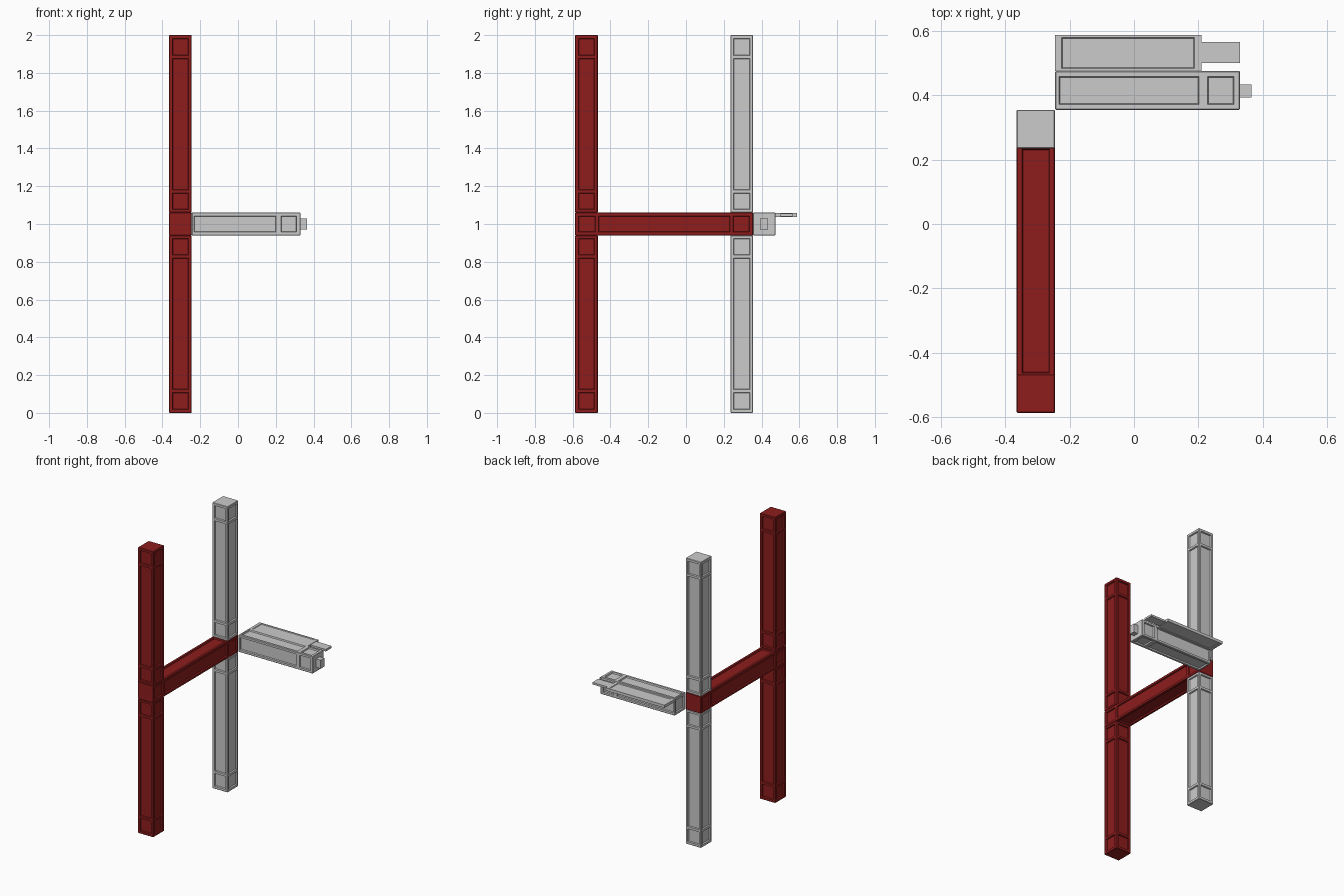
import bpy, bmesh
from mathutils import Vector

if "Cube" in bpy.data.objects:
    bpy.data.objects.remove(bpy.data.objects["Cube"])

red = bpy.data.materials.new("red")
red.diffuse_color = (0.27, 0.012, 0.012, 1)
red.use_nodes = True
red.node_tree.nodes["Principled BSDF"].inputs["Base Color"].default_value = red.diffuse_color
W = 0.12      # beam thickness
H = 0.043     # half width of the sunken panels


def box(name, lo, hi, axis=None, panels=(), mat=None, half=H, depth=0.009,
        bevel=0.003, sides=None, end_panel=False):
    """Chamfered box with sunken panels; panels are ranges measured along axis."""
    lo, hi = Vector(lo), Vector(hi)
    mid, size = (lo + hi) / 2, hi - lo
    bm = bmesh.new()
    bmesh.ops.create_cube(bm, size=1)
    for v in bm.verts:
        v.co = Vector(v.co[i] * size[i] + mid[i] for i in range(3))
    if bevel:
        bmesh.ops.bevel(bm, geom=bm.edges[:], offset=bevel, segments=1, affect='EDGES')

    def cut(i, p):
        co, no = mid.copy(), Vector((0, 0, 0))
        co[i], no[i] = p, 1
        bmesh.ops.bisect_plane(bm, geom=bm.verts[:] + bm.edges[:] + bm.faces[:],
                               plane_co=co, plane_no=no)

    if axis is not None:
        sides = sides or [i for i in range(3) if i != axis]
        cross = [i for i in range(3) if i != axis and size[i] > 2 * half]
        for r in panels:
            for p in r:
                cut(axis, lo[axis] + p)
        for i in cross:
            cut(i, mid[i] - half)
            cut(i, mid[i] + half)
        bm.normal_update()
        picked = []
        for f in bm.faces:
            c = f.calc_center_median()
            n = max(range(3), key=lambda i: abs(f.normal[i]))
            if abs(f.normal[n]) < 0.99:
                continue
            if any(abs(c[i] - mid[i]) > half for i in cross if i != n):
                continue
            along = c[axis] - lo[axis]
            if n in sides and any(a < along < b for a, b in panels):
                picked.append(f)
            elif end_panel and n == axis and f.normal[n] < 0:
                picked.append(f)
        bmesh.ops.inset_individual(bm, faces=picked, thickness=0.004, depth=-depth)
    me = bpy.data.meshes.new(name)
    bm.to_mesh(me)
    bm.free()
    ob = bpy.data.objects.new(name, me)
    bpy.context.collection.objects.link(ob)
    if mat:
        me.materials.append(mat)
    return ob


X0, X1 = -0.365, -0.245
POST = [(0.018, 0.108), (0.124, 0.82), (0.836, 0.924)]

# Four upright posts, two below and two above the cross beam
for label, y, mat in (("front", -0.587, red), ("back", 0.235, None)):
    box(label + "_lower_post", (X0, y, 0), (X1, y + W, 0.94), 2, POST, mat)
    box(label + "_upper_post", (X0, y, 1.06), (X1, y + W, 2), 2,
        [(0.94 - b, 0.94 - a) for a, b in reversed(POST)], mat)

# Horizontal cross beam
box("cross_beam", (X0, -0.587, 0.94), (X1, 0.355, 1.06), 1, POST, red)

# Side arm with a peg on its end
box("side_arm", (-0.245, 0.355, 0.94), (0.33, 0.475, 1.06), 0,
    [(0.012, 0.447), (0.473, 0.556)], end_panel=True)
box("arm_peg", (0.325, 0.393, 0.97), (0.365, 0.433, 1.03), bevel=0)

# Thin flap beside the arm with a tab
box("flap", (-0.245, 0.475, 1.038), (0.21, 0.588, 1.058), 0, [(0.02, 0.433)],
    half=0.048, depth=0.004, bevel=0, sides=[2])
box("flap_tab", (0.205, 0.5, 1.041), (0.33, 0.565, 1.055), bevel=0)
